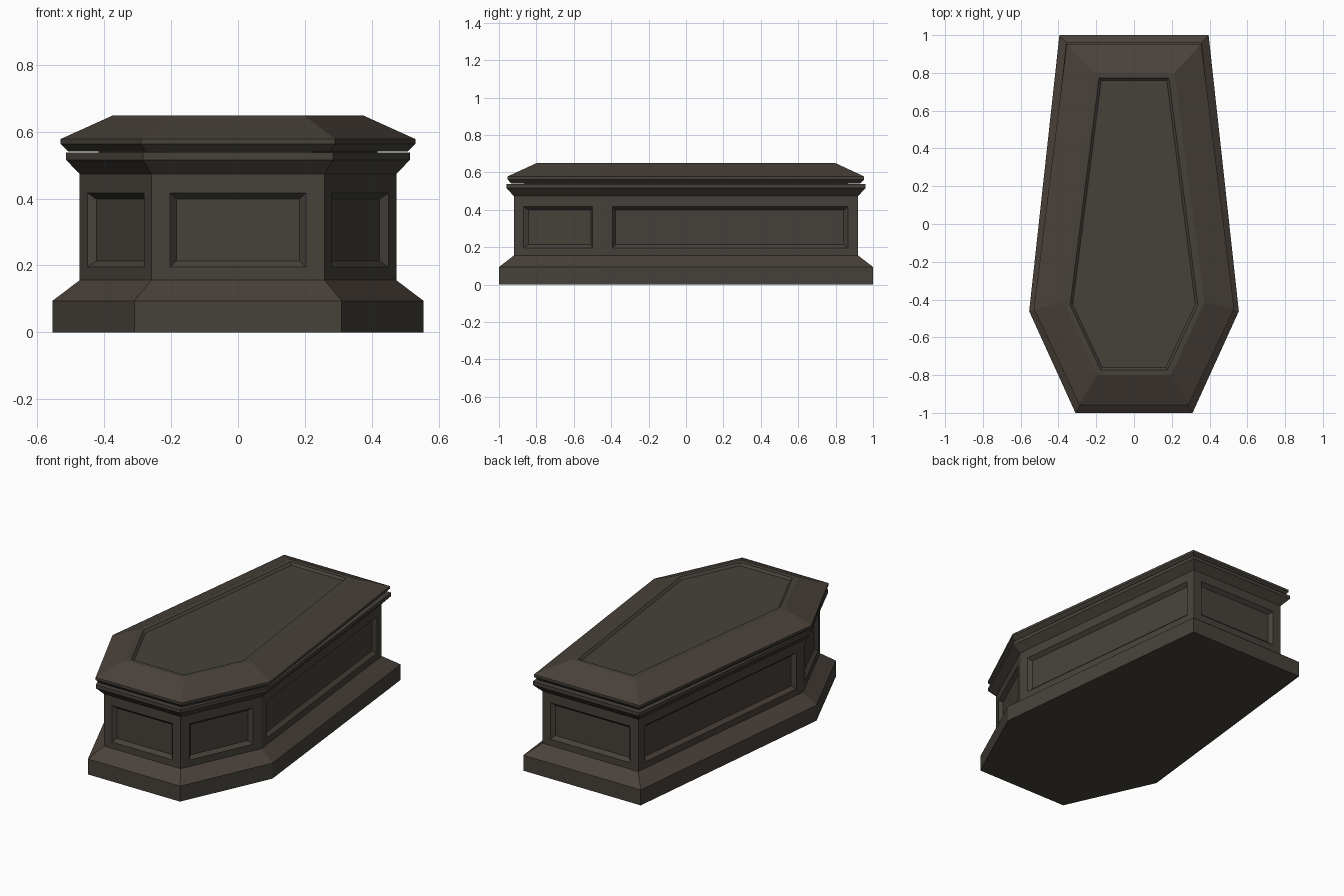
import bpy, bmesh
from mathutils import Vector

if "Cube" in bpy.data.objects:
    bpy.data.objects.remove(bpy.data.objects["Cube"])


def material(name, rgb):
    m = bpy.data.materials.new(name)
    m.diffuse_color = (*rgb, 1)
    m.use_nodes = True
    m.node_tree.nodes["Principled BSDF"].inputs["Base Color"].default_value = m.diffuse_color
    return m


STONE = material("dark stone", (0.062, 0.054, 0.043))
WARM = material("warm dark stone", (0.068, 0.053, 0.043))


def outline(front, shoulder, back):
    """Mirror three right-hand corners into a counter-clockwise hexagon."""
    right = [front, shoulder, back]
    return [Vector(p) for p in right] + [Vector((-x, y)) for x, y in reversed(right)]


def inset(pts, d):
    """Move every edge inward by d with mitred corners."""
    res = []
    for i, p in enumerate(pts):
        a = (p - pts[i - 1]).normalized()
        b = (pts[(i + 1) % len(pts)] - p).normalized()
        na, nb = Vector((-a.y, a.x)), Vector((-b.y, b.x))
        res.append(p + (na + nb) * d / (1 + na.dot(nb)))
    return res


def finish(name, bm):
    bmesh.ops.remove_doubles(bm, verts=bm.verts, dist=1e-5)
    bmesh.ops.recalc_face_normals(bm, faces=bm.faces)
    # Upward slopes carry the warmer stone
    for f in bm.faces:
        f.material_index = 1 if 0.2 < f.normal.z < 0.97 and f.calc_area() > 0.025 else 0
    me = bpy.data.meshes.new(name)
    bm.to_mesh(me)
    bm.free()
    me.materials.append(STONE)
    me.materials.append(WARM)
    ob = bpy.data.objects.new(name, me)
    bpy.context.collection.objects.link(ob)
    return ob


def bridge(bm, low, high):
    n = len(low)
    for i in range(n):
        j = (i + 1) % n
        bm.faces.new((low[i], low[j], high[j], high[i]))


def stack(name, rings):
    """Loft a list of (outline, height) rings and cap both ends."""
    bm = bmesh.new()
    loops = [[bm.verts.new((p.x, p.y, z)) for p in pts] for pts, z in rings]
    for low, high in zip(loops, loops[1:]):
        bridge(bm, low, high)
    bm.faces.new(list(reversed(loops[0])))
    bm.faces.new(loops[-1])
    return finish(name, bm)


base = outline((0.31, -1.0), (0.555, -0.462), (0.395, 1.0))
body = inset(base, 0.08)
cornice = inset(base, 0.04)

# Stepped plinth
stack("plinth", [(base, 0), (base, 0.094), (body, 0.156)])

# Six walls, each with a sunken bevelled panel
bm = bmesh.new()
Z0, Z1 = 0.156, 0.473
for i, p in enumerate(body):
    q = body[(i + 1) % 6]
    d = (q - p).normalized()
    inward = Vector((-d.y, d.x))

    def rect(side, low, high, depth):
        a, b = p + d * side + inward * depth, q - d * side + inward * depth
        return [bm.verts.new(c) for c in
                ((*a, low), (*b, low), (*b, high), (*a, high))]

    wall = rect(0, Z0, Z1, 0)
    frame = rect(0.055, 0.195, 0.417, 0)
    panel = rect(0.075, 0.214, 0.398, 0.021)
    bridge(bm, wall, frame)
    bridge(bm, frame, panel)
    bm.faces.new(panel)
finish("panelled_walls", bm)

# Flared cornice around the top of the walls
stack("cornice", [(body, 0.473), (cornice, 0.516), (cornice, 0.537)])

# Narrow neck that carries the lid above a thin shadow gap
neck = inset(base, 0.135)
stack("lid_neck", [(neck, 0.53), (neck, 0.545)])

# Lid with chamfered rim, sloped shoulders and a shallow sunken top panel
rim = outline((0.29, -0.955), (0.53, -0.45), (0.356, 0.953))
crown = outline((0.195, -0.80), (0.373, -0.415), (0.213, 0.80))
groove = outline((0.177, -0.772), (0.338, -0.428), (0.185, 0.774))
stack("lid", [(inset(rim, 0.022), 0.540), (rim, 0.563), (rim, 0.578),
              (crown, 0.649), (groove, 0.649), (inset(groove, 0.013), 0.636)])
